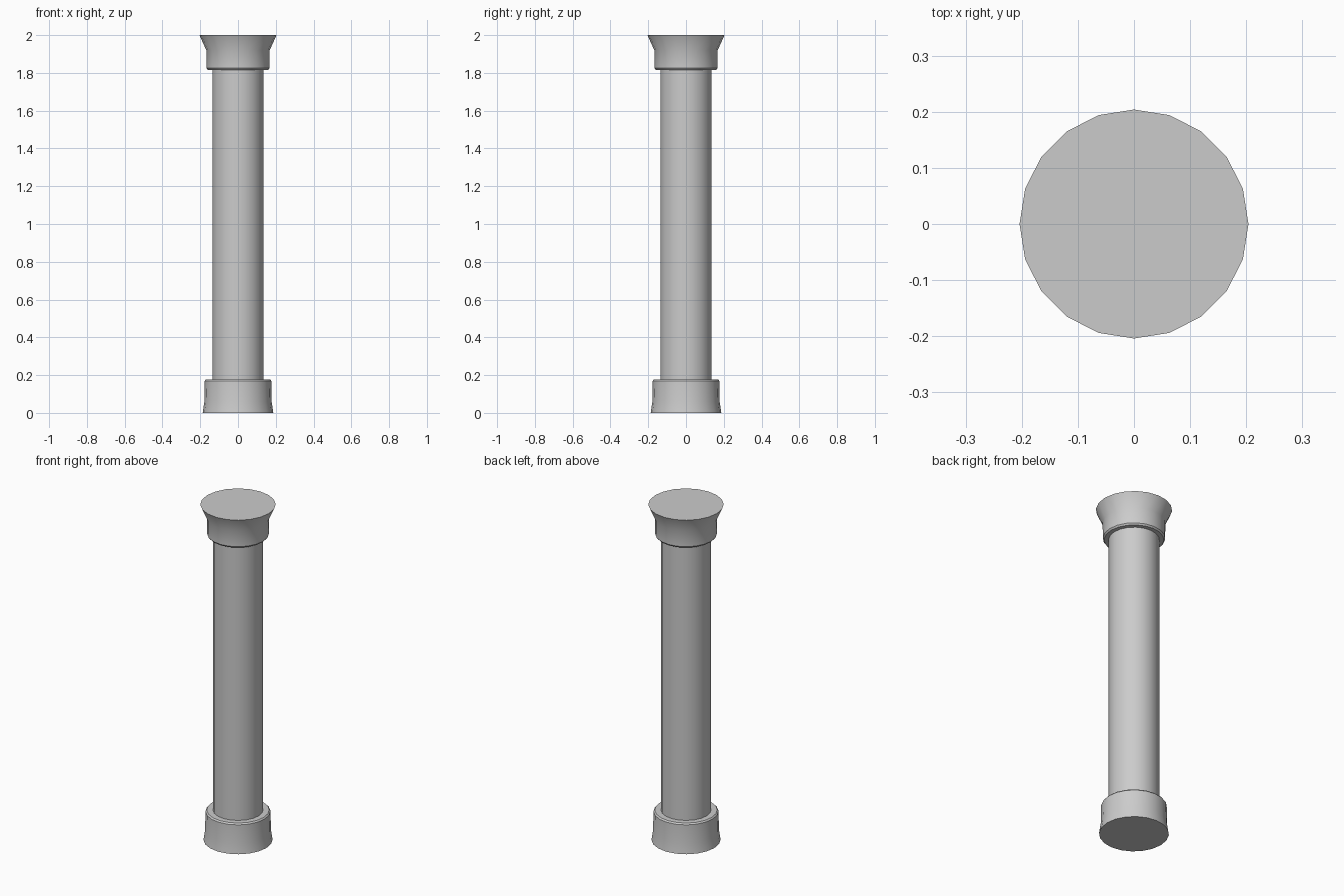
import bpy, bmesh
from math import cos, sin, tau, radians

if "Cube" in bpy.data.objects:
    bpy.data.objects.remove(bpy.data.objects["Cube"])

SIDES = 20


def lathe(name, profile):
    """Revolve (radius, z) points, bottom to top, and cap both ends."""
    bm = bmesh.new()
    rings = [[bm.verts.new((r * cos(tau * i / SIDES), r * sin(tau * i / SIDES), z))
              for i in range(SIDES)] for r, z in profile]
    for low, high in zip(rings, rings[1:]):
        for i in range(SIDES):
            j = (i + 1) % SIDES
            bm.faces.new((low[i], low[j], high[j], high[i]))
    bm.faces.new(rings[0][::-1])
    bm.faces.new(rings[-1])
    mesh = bpy.data.meshes.new(name)
    bm.to_mesh(mesh)
    bm.free()
    obj = bpy.data.objects.new(name, mesh)
    bpy.context.collection.objects.link(obj)
    bpy.ops.object.select_all(action='DESELECT')
    obj.select_set(True)
    bpy.context.view_layer.objects.active = obj
    bpy.ops.object.shade_smooth_by_angle(angle=radians(30))
    return obj


# One continuous column: flared base, plain shaft, flared capital
lathe("column", [
    # base
    (0.187, 0.0), (0.178, 0.06), (0.176, 0.17), (0.169, 0.178),
    # shaft
    (0.136, 0.178), (0.136, 1.816),
    # capital
    (0.16, 1.816), (0.167, 1.825), (0.168, 1.92), (0.204, 2.0),
])
